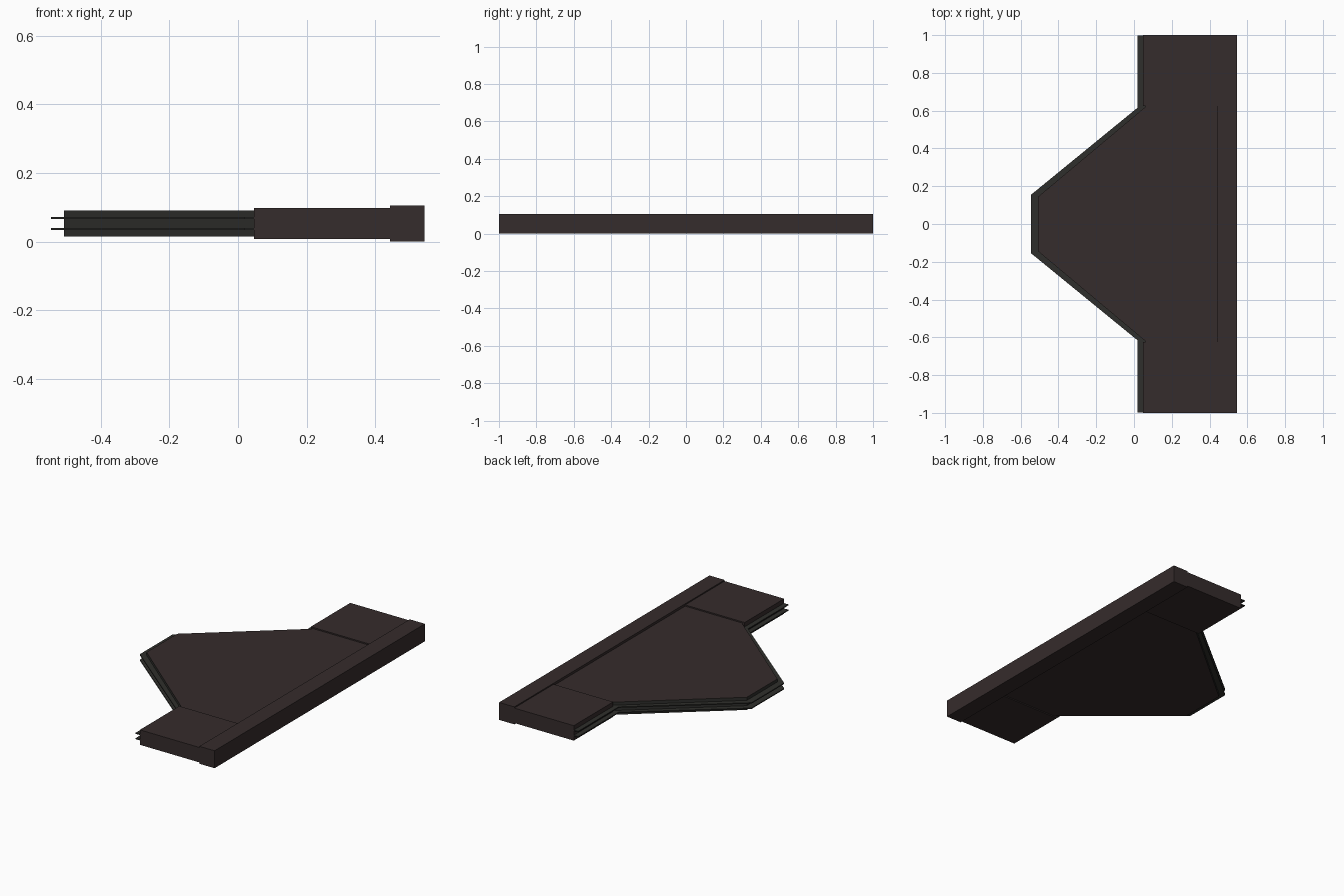
import bpy, bmesh

if "Cube" in bpy.data.objects:
    bpy.data.objects.remove(bpy.data.objects["Cube"])


def material(name, rgb):
    m = bpy.data.materials.new(name)
    m.diffuse_color = (*rgb, 1)
    m.use_nodes = True
    m.node_tree.nodes["Principled BSDF"].inputs["Base Color"].default_value = m.diffuse_color
    return m


BROWN = material("dark brown", (0.036, 0.025, 0.025))
GREY = material("dark olive grey", (0.028, 0.028, 0.025))


def slab(name, half, z0, z1, mats, rim=False):
    """Extrude a half outline (y >= 0), mirrored across y, from z0 to z1."""
    outline = half + [(x, -y) for x, y in reversed(half)]
    bm = bmesh.new()
    face = bm.faces.new([bm.verts.new((x, y, z0)) for x, y in outline])
    geo = bmesh.ops.extrude_face_region(bm, geom=[face])["geom"]
    for v in geo:
        if isinstance(v, bmesh.types.BMVert):
            v.co.z = z1
    bmesh.ops.recalc_face_normals(bm, faces=bm.faces)
    for f in bm.faces:
        if rim and abs(f.normal.z) < 0.5:
            f.material_index = 1
    me = bpy.data.meshes.new(name)
    bm.to_mesh(me)
    bm.free()
    for m in mats:
        me.materials.append(m)
    ob = bpy.data.objects.new(name, me)
    bpy.context.collection.objects.link(ob)
    return ob


def box(name, x0, x1, y0, y1, z0, z1):
    bpy.ops.mesh.primitive_cube_add(size=1, location=((x0 + x1) / 2, (y0 + y1) / 2, (z0 + z1) / 2))
    ob = bpy.context.object
    ob.name = name
    ob.scale = (x1 - x0, y1 - y0, z1 - z0)
    ob.data.materials.append(BROWN)
    return ob


# Thick edge beam
box("edge_beam", 0.443, 0.544, -1, 1, 0, 0.105)

# Raised end panels
for s, side in ((1, "back"), (-1, "front")):
    y0, y1 = sorted((0.625 * s, 1.0 * s))
    box("end_panel_" + side, 0.047, 0.45, y0, y1, 0.008, 0.098)

# Trapezoid central panel with grey rim
slab("central_panel", [(0.45, 0.63), (0.06, 0.63), (0.06, 0.62), (-0.507, 0.145)],
     0.0145, 0.0905, [BROWN, GREY], rim=True)

# Two thin plates projecting from the sloping edge
for i, z in enumerate((0.037, 0.069)):
    slab("projecting_plate_%d" % (i + 1),
         [(0.45, 0.999), (0.018, 0.999), (0.018, 0.615), (-0.545, 0.155)],
         z - 0.003, z + 0.003, [GREY])
